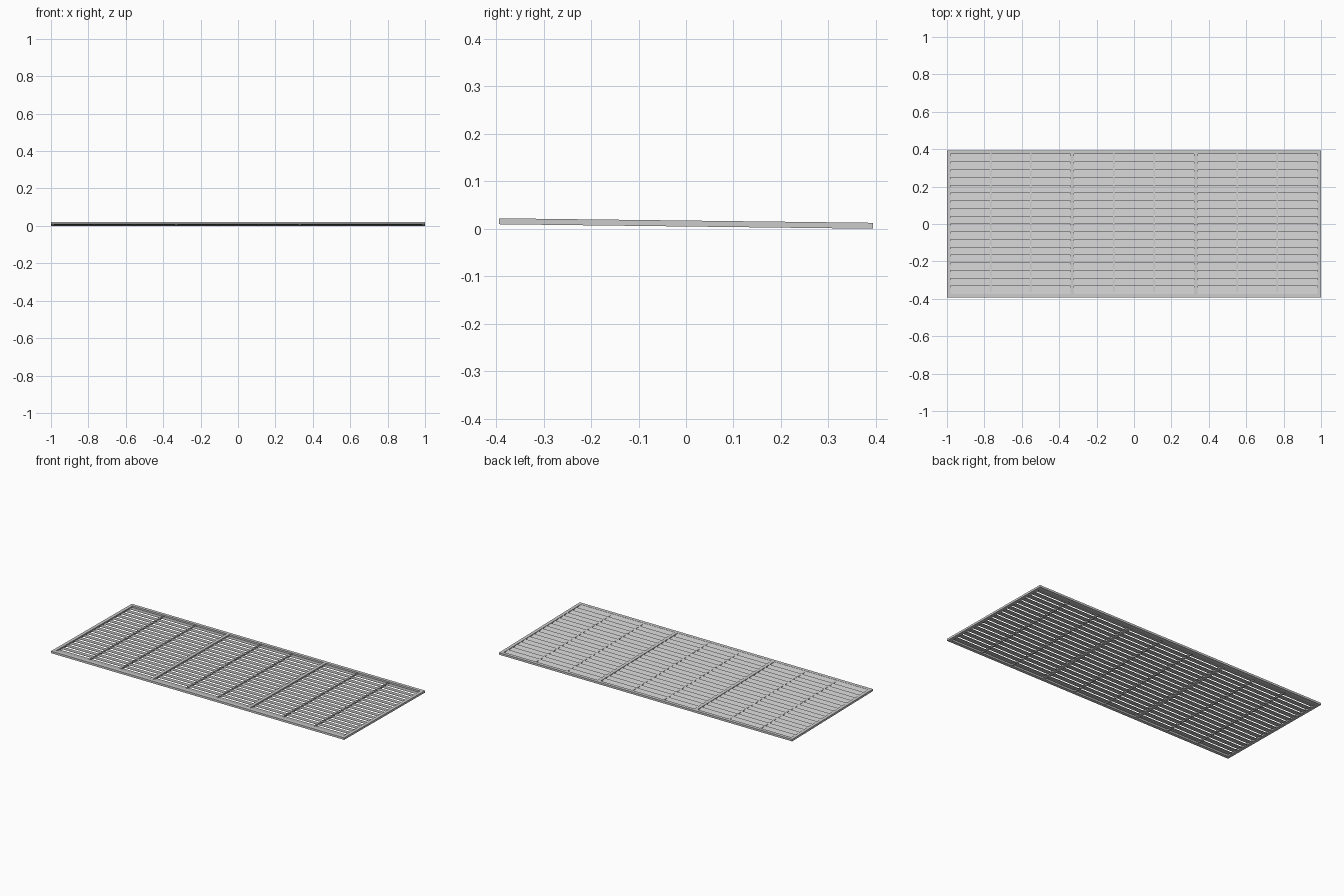
import bpy, bmesh, math
from mathutils import Matrix

if "Cube" in bpy.data.objects:
    bpy.data.objects.remove(bpy.data.objects["Cube"])

W, D, T = 2.0, 0.788, 0.0125      # overall width, depth, frame thickness
BAR = 0.02                        # frame bar width
DROP = 0.0095                     # fall from front to back
TILT = Matrix.Translation((0, 0, (T + DROP) / 2)) @ Matrix.Rotation(-math.asin(DROP / D), 4, 'X')


def make(name, prisms):
    """Each prism is a y-z profile extruded from x0 to x1."""
    bm = bmesh.new()
    for x0, x1, prof in prisms:
        a = [bm.verts.new((x0, y, z)) for y, z in prof]
        b = [bm.verts.new((x1, y, z)) for y, z in prof]
        n = len(prof)
        bm.faces.new(a)
        bm.faces.new(b[::-1])
        for i in range(n):
            bm.faces.new((a[i], b[i], b[(i + 1) % n], a[(i + 1) % n]))
    bmesh.ops.recalc_face_normals(bm, faces=bm.faces)
    bm.transform(TILT)
    me = bpy.data.meshes.new(name)
    bm.to_mesh(me)
    bm.free()
    ob = bpy.data.objects.new(name, me)
    bpy.context.collection.objects.link(ob)
    return ob


def rect(y0, y1, z0, z1):
    return [(y0, z0), (y1, z0), (y1, z1), (y0, z1)]


h, yi = T / 2, D / 2 - BAR

# Outer frame rails and stiles
make("front_rail", [(-W / 2, W / 2, rect(-D / 2, -yi, -h, h))])
make("back_rail", [(-W / 2, W / 2, rect(yi, D / 2, -h, h))])
make("left_stile", [(-W / 2, -W / 2 + BAR, rect(-yi, yi, -h, h))])
make("right_stile", [(W / 2 - BAR, W / 2, rect(-yi, yi, -h, h))])

# Two main dividers splitting the frame into three panels
for side, x in (("left", -0.33), ("right", 0.33)):
    make(side + "_divider", [(x - BAR / 2, x + BAR / 2, rect(-yi, yi, -h, h))])

# Overlapping louvre slats, front edge raised, and two thin ribs per panel
COUNT, OVER, THICK = 18, 0.002, 0.0015
pitch = (2 * yi - OVER) / COUNT
lo, hi = -h + 0.001, h - 0.001
for p, cx in enumerate((-0.66, 0.0, 0.66), 1):
    slats = []
    for i in range(COUNT):
        y0 = -yi + i * pitch
        y1 = y0 + pitch + OVER
        slats.append((cx - 0.32, cx + 0.32,
                      [(y0, hi - THICK), (y1, lo), (y1, lo + THICK), (y0, hi)]))
    make(f"louvre_slats_{p}", slats)
    make(f"support_ribs_{p}", [(cx + s * 0.107 - 0.004, cx + s * 0.107 + 0.004,
                                rect(-yi, yi, -h + 0.0003, h - 0.003)) for s in (-1, 1)])
